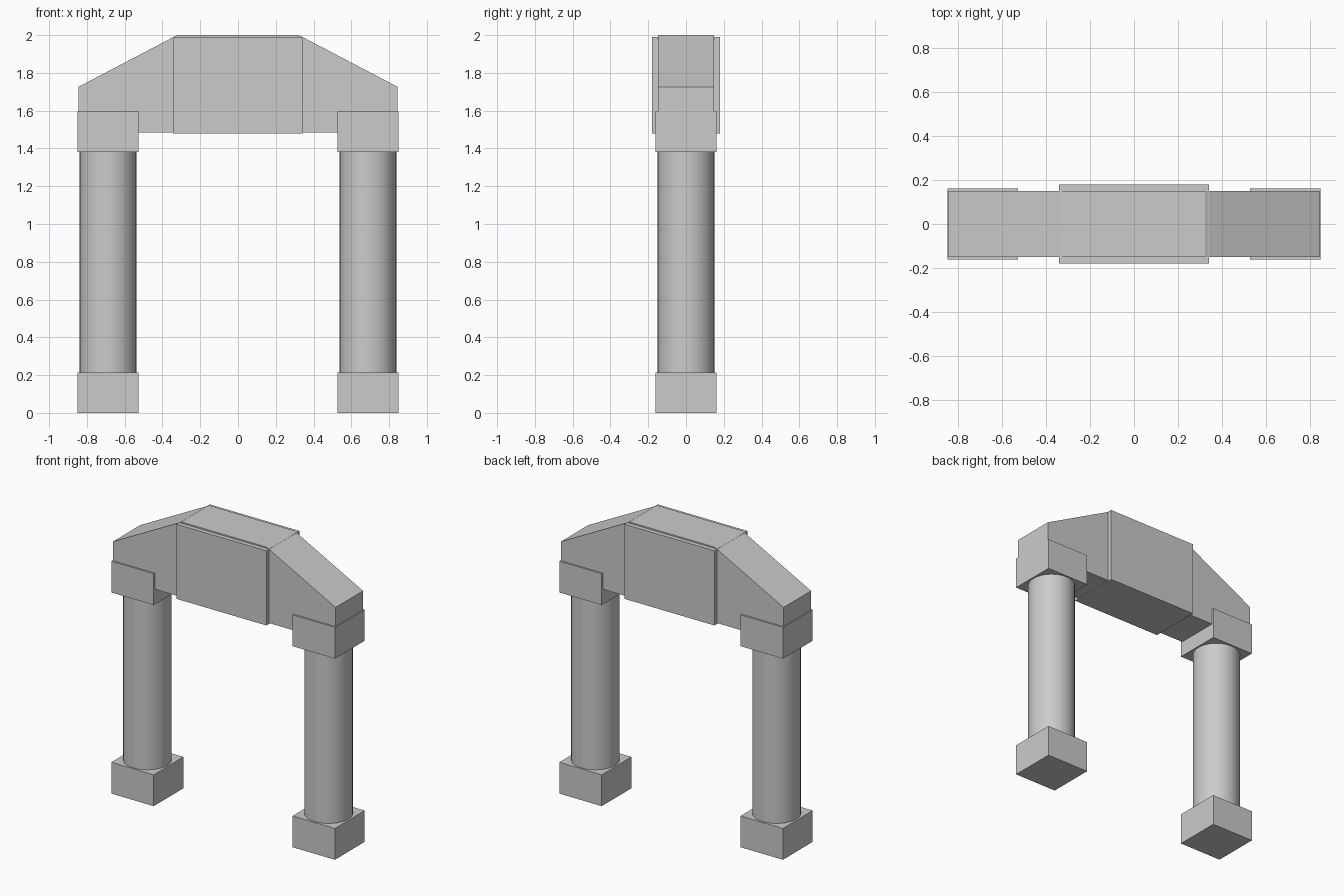
import bpy, bmesh, math

if "Cube" in bpy.data.objects:
    bpy.data.objects.remove(bpy.data.objects["Cube"])


def box(name, x, z0, z1, hx, hy):
    """Box centred on y = 0, given half sizes and a height range."""
    bpy.ops.mesh.primitive_cube_add(size=1, location=(x, 0, (z0 + z1) / 2))
    ob = bpy.context.object
    ob.name = name
    ob.scale = (2 * hx, 2 * hy, z1 - z0)
    bpy.ops.object.transform_apply(location=False, rotation=False, scale=True)
    return ob


def extrude_profile(name, points, hy):
    """Closed x-z profile extruded from -hy to +hy."""
    bm = bmesh.new()
    face = bm.faces.new([bm.verts.new((x, -hy, z)) for x, z in points])
    ext = bmesh.ops.extrude_face_region(bm, geom=[face])
    verts = [g for g in ext["geom"] if isinstance(g, bmesh.types.BMVert)]
    bmesh.ops.translate(bm, verts=verts, vec=(0, 2 * hy, 0))
    bmesh.ops.recalc_face_normals(bm, faces=bm.faces)
    me = bpy.data.meshes.new(name)
    bm.to_mesh(me)
    bm.free()
    ob = bpy.data.objects.new(name, me)
    bpy.context.collection.objects.link(ob)
    return ob


# Pillars: base block, round shaft and cap block on each side
for side, sx in (("left", -1), ("right", 1)):
    x = sx * 0.688
    box(side + "_base", x, 0, 0.215, 0.161, 0.161)
    box(side + "_cap", x, 1.38, 1.595, 0.161, 0.161)
    bpy.ops.mesh.primitive_cylinder_add(vertices=32, radius=0.151, depth=1.165,
                                        location=(x, 0, 0.7975))
    shaft = bpy.context.object
    shaft.name = side + "_column"
    bpy.ops.object.shade_smooth_by_angle(angle=math.radians(30))

# Lintel with sloping shoulders
half = [(0.845, 1.484), (0.845, 1.726), (0.322, 2.0)]
extrude_profile("lintel", half + [(-x, z) for x, z in reversed(half)], 0.149)

# Wider central block wrapped round the lintel, just below its top
box("centre_block", 0, 1.479, 1.991, 0.341, 0.179)
